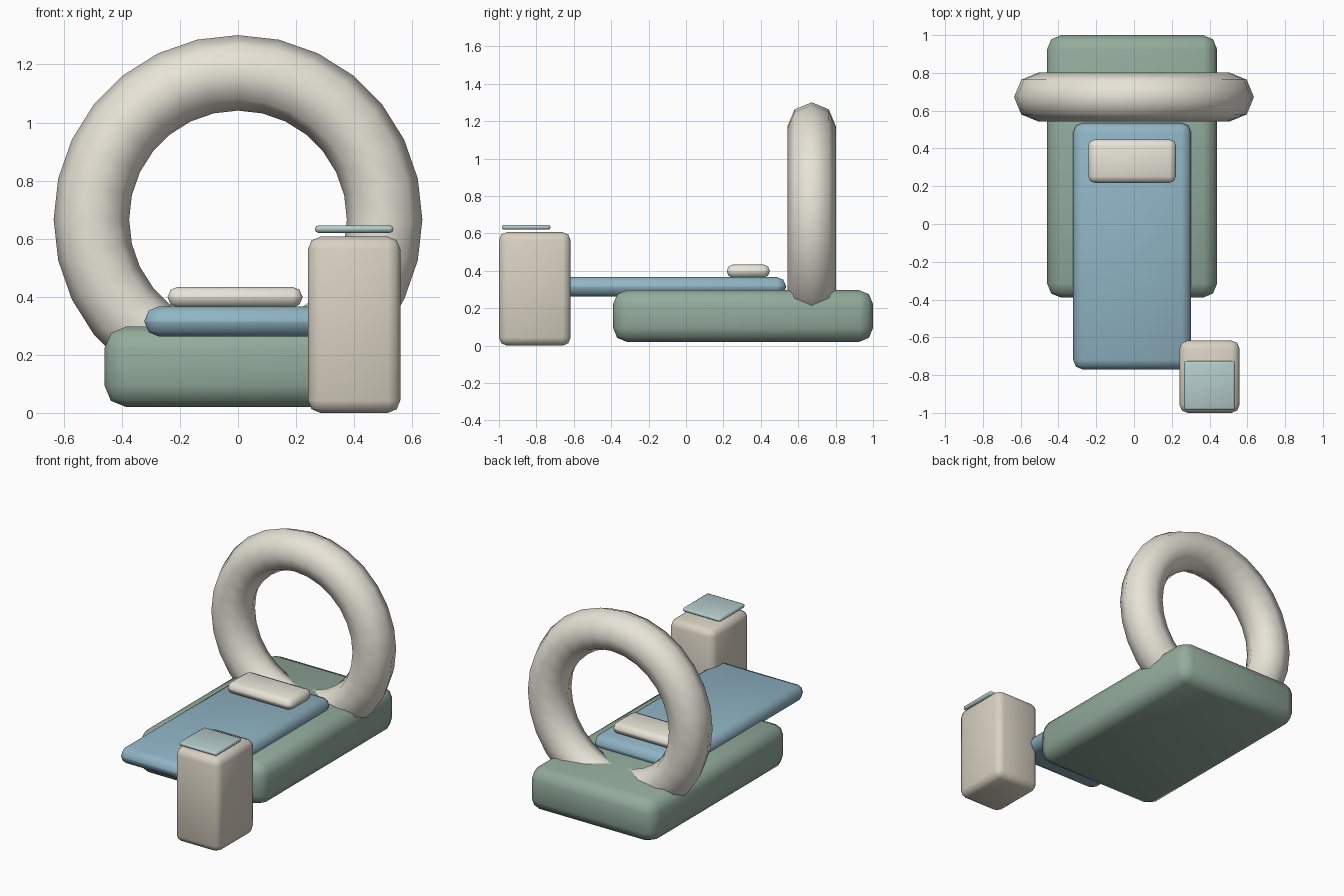
import bpy
from math import radians

if "Cube" in bpy.data.objects:
    bpy.data.objects.remove(bpy.data.objects["Cube"])


def material(name, rgb):
    m = bpy.data.materials.new(name)
    m.diffuse_color = (*rgb, 1)
    m.use_nodes = True
    m.node_tree.nodes["Principled BSDF"].inputs["Base Color"].default_value = m.diffuse_color
    return m


cream = material("cream", (0.80, 0.77, 0.68))
beige = material("beige", (0.69, 0.64, 0.54))
green = material("green", (0.29, 0.41, 0.33))
blue = material("blue", (0.28, 0.46, 0.56))
glass = material("pale_teal", (0.45, 0.60, 0.59))


def finish(ob, name, mat):
    ob.name = ob.data.name = name
    ob.data.materials.append(mat)
    bpy.ops.object.shade_smooth_by_angle(angle=radians(50))


def rounded_box(name, x, y, z, bevel, mat):
    """Box given by its (min, max) extents, with two-step rounded edges."""
    bpy.ops.mesh.primitive_cube_add(size=1, location=[sum(r) / 2 for r in (x, y, z)])
    ob = bpy.context.object
    ob.scale = [r[1] - r[0] for r in (x, y, z)]
    bpy.ops.object.transform_apply(location=False, rotation=False, scale=True)
    b = ob.modifiers.new("rounding", 'BEVEL')
    b.width, b.segments, b.limit_method = bevel, 2, 'NONE'
    bpy.ops.object.modifier_apply(modifier=b.name)
    finish(ob, name, mat)


# Scanner base
rounded_box("base", (-0.46, 0.44), (-0.39, 1.0), (0.02, 0.297), 0.075, green)

# Scanner ring, sunk into the base
bpy.ops.mesh.primitive_torus_add(major_segments=28, minor_segments=8,
                                 major_radius=0.505, minor_radius=0.13,
                                 location=(0, 0.672, 0.666),
                                 rotation=(radians(90), 0, 0))
finish(bpy.context.object, "scanner_ring", cream)

# Patient table and pillow
rounded_box("table", (-0.322, 0.302), (-0.77, 0.535), (0.263, 0.367), 0.05, blue)
rounded_box("pillow", (-0.242, 0.222), (0.218, 0.448), (0.363, 0.434), 0.034, cream)

# Control console with its screen hovering just above
rounded_box("console", (0.241, 0.559), (-1.0, -0.617), (0.0, 0.607), 0.043, beige)
rounded_box("screen", (0.265, 0.535), (-0.985, -0.725), (0.62, 0.646), 0.012, glass)
